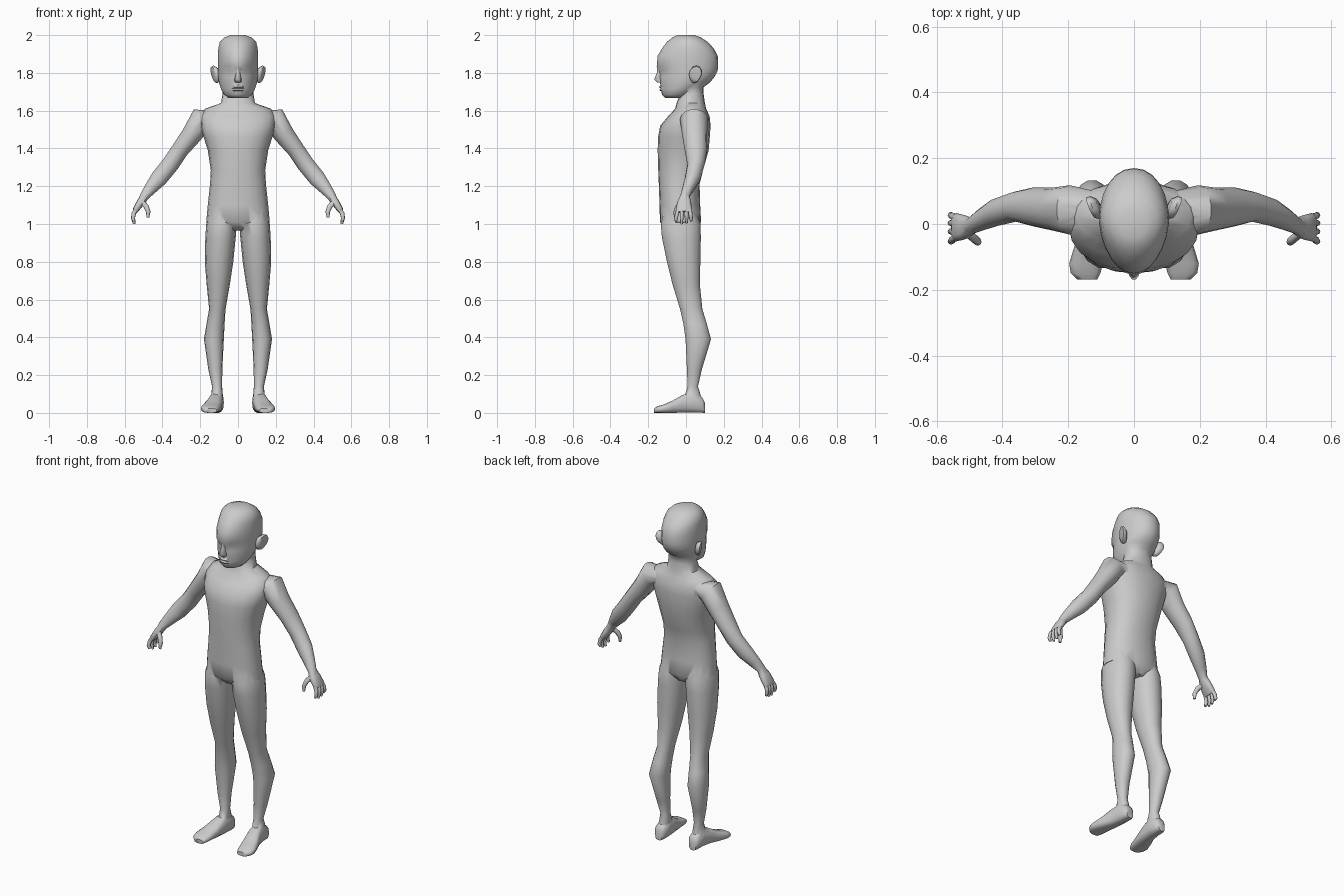
import bpy, bmesh, math
from mathutils import Vector as V

parts = bpy.data.collections.new("parts")
bpy.context.scene.collection.children.link(parts)


def ring(c, u, v, n, e=2.0, egg=0.0):
    """Superellipse ring around c; egg narrows the -v side."""
    pts = []
    for i in range(n):
        a = 2 * math.pi * i / n
        ca, sa = math.cos(a), math.sin(a)
        x = math.copysign(abs(ca) ** (2 / e), ca) * (1 + egg * min(0, sa))
        y = math.copysign(abs(sa) ** (2 / e), sa)
        pts.append(V(c) + V(u) * x + V(v) * y)
    return pts


def loft(name, rings, sx=1):
    bm = bmesh.new()
    loops = [[bm.verts.new((p.x * sx, p.y, p.z)) for p in r] for r in rings]
    n = len(loops[0])
    for a, b in zip(loops, loops[1:]):
        for i in range(n):
            bm.faces.new((a[i], a[(i + 1) % n], b[(i + 1) % n], b[i]))
    bm.faces.new(loops[0])
    bm.faces.new(loops[-1])
    bmesh.ops.recalc_face_normals(bm, faces=bm.faces)
    me = bpy.data.meshes.new(name)
    bm.to_mesh(me)
    bm.free()
    ob = bpy.data.objects.new(name, me)
    parts.objects.link(ob)
    return ob


def column(name, secs, n, e=2.0, egg=0.0, sx=1):
    """Loft of level sections (z, x0, x1, y0, y1)."""
    return loft(name, [ring(((a + b) / 2, (c + d) / 2, z), ((b - a) / 2, 0, 0),
                            (0, (d - c) / 2, 0), n, e, egg) for z, a, b, c, d in secs], sx)


def tube(name, secs, n, sx=1, e=2.0):
    """Loft along a path of (x, y, z, radius in y, radius across)."""
    cs = [V(s[:3]) for s in secs]
    rings = []
    for i, s in enumerate(secs):
        d = cs[min(i + 1, len(cs) - 1)] - cs[max(i - 1, 0)]
        v = V((-d.z, 0, d.x)).normalized()
        rings.append(ring(cs[i], (0, s[3], 0), v * s[4], n, e))
    return loft(name, rings, sx)


# Torso and neck: (z, half width, front, back)
torso = column("torso", [(z, -w, w, f, b) for z, w, f, b in [
    (.965, .06, -.09, .05), (1.01, .168, -.138, .08), (1.10, .16, -.14, .075),
    (1.21, .148, -.144, .072), (1.285, .144, -.147, .09), (1.39, .16, -.15, .12),
    (1.46, .182, -.148, .126), (1.52, .198, -.137, .13), (1.57, .20, -.095, .125),
    (1.61, .175, -.058, .107), (1.64, .09, -.05, .1), (1.69, .082, -.03, .093),
    (1.76, .075, -.03, .092)]], 20, 2.25)

# Head, with pushed-in eye sockets
head = column("head", [(z, -w, w, f, b) for z, w, f, b in [
    (1.668, .05, -.112, .0), (1.685, .074, -.127, .03), (1.715, .09, -.134, .08),
    (1.75, .101, -.137, .128), (1.78, .105, -.143, .152), (1.81, .106, -.147, .167),
    (1.835, .107, -.155, .17), (1.89, .107, -.15, .168), (1.93, .104, -.127, .147),
    (1.965, .096, -.10, .113), (1.987, .073, -.072, .08), (2.0, .04, -.045, .045)]],
    24, 2.1, .16)
for v in head.data.vertices:
    if v.co.y < 0:
        d2 = ((abs(v.co.x) - .045) / .028) ** 2 + ((v.co.z - 1.805) / .02) ** 2
        v.co.y += .016 * math.exp(-d2)

# Nose and mouth
column("nose", [(1.835, -.011, .011, -.155, -.1), (1.80, -.013, .013, -.156, -.1),
                (1.765, -.019, .019, -.17, -.1), (1.75, -.018, .018, -.155, -.1)], 10)
column("lower_lip", [(1.703, -.025, .025, -.135, -.1), (1.710, -.034, .034, -.142, -.1),
                     (1.718, -.036, .036, -.135, -.1)], 10)
column("upper_lip", [(1.7185, -.037, .037, -.136, -.1), (1.725, -.033, .033, -.144, -.1),
                     (1.735, -.02, .02, -.137, -.1)], 10)

for s, side in ((1, "left"), (-1, "right")):
    # Ear: flat oval leaning out to the back and top
    ear = []
    for t, k in ((-.016, .75), (0, 1), (.012, .9), (.014, .5)):
        ear.append(ring((.119 + t, .05, 1.792), (.013 * k, .035 * k, 0),
                        (.01 * k, .006 * k, .047 * k), 12, 2, .25))
    loft(side + "_ear", ear, s)

    # Leg
    column(side + "_leg", [
        (1.06, .015, .15, -.12, .06), (1.0, .006, .168, -.136, .079),
        (.93, .012, .173, -.13, .081), (.8, .025, .176, -.103, .078),
        (.68, .043, .166, -.073, .075), (.55, .066, .153, -.033, .088),
        (.47, .071, .167, -.015, .112), (.39, .075, .18, -.004, .134),
        (.23, .083, .157, .004, .085), (.14, .084, .137, .008, .064),
        (.09, .08, .142, -.008, .08), (.03, .085, .14, -.005, .085)], 14, 2.15, sx=s)

    # Foot: (y, centre x, half width, height)
    loft(side + "_foot", [ring((x, y, h / 2), (w, 0, 0), (0, 0, h / 2), 14, 2.7) for y, x, w, h in [
        (.1, .112, .022, .055), (.085, .112, .034, .085), (.035, .113, .038, .11),
        (-.02, .121, .041, .095), (-.07, .134, .048, .066), (-.12, .146, .051, .044),
        (-.15, .147, .045, .036), (-.169, .142, .03, .024)]], s)

    # Arm
    tube(side + "_arm", [
        (.12, .045, 1.565, .055, .035), (.195, .043, 1.553, .075, .068),
        (.243, .045, 1.475, .066, .056), (.307, .052, 1.392, .059, .047),
        (.359, .053, 1.315, .046, .047), (.42, .035, 1.24, .042, .046),
        (.465, .012, 1.186, .033, .034), (.496, -.006, 1.146, .025, .025),
        (.512, -.01, 1.115, .028, .02)], 14, s)

    # Palm, fingers and thumb
    tube(side + "_palm", [
        (.488, -.005, 1.157, .022, .02), (.515, -.01, 1.115, .037, .021),
        (.54, -.01, 1.077, .043, .017), (.546, -.01, 1.063, .038, .012)], 12, s, 2.6)
    for k, (y, y2, tip) in enumerate([(-.041, -.053, 1.012), (-.02, -.023, 1.0),
                                      (.002, .003, 1.003), (.021, .027, 1.016)]):
        tube(side + "_finger_%d" % k, [
            (.533, y, 1.088, .009, .01), (.552, (y + y2) / 2, 1.055, .0105, .012),
            (.556, y2, 1.03, .0095, .0105), (.549, y2, tip, .006, .007)], 8, s)
    tube(side + "_thumb", [
        (.51, -.024, 1.118, .014, .014), (.486, -.044, 1.093, .014, .014),
        (.475, -.054, 1.064, .012, .012), (.477, -.057, 1.034, .007, .007)], 8, s)

# Fuse everything into one skin
parts.objects.unlink(torso)
bpy.context.scene.collection.objects.link(torso)
torso.name = "body"
union = torso.modifiers.new("union", "BOOLEAN")
union.operation = 'UNION'
union.operand_type = 'COLLECTION'
union.collection = parts
union.solver = 'EXACT'
bpy.context.view_layer.objects.active = torso
torso.select_set(True)
bpy.ops.object.modifier_apply(modifier=union.name)
for ob in list(parts.objects):
    bpy.data.objects.remove(ob)
bpy.data.collections.remove(parts)
bpy.ops.object.shade_smooth_by_angle(angle=math.radians(55))
